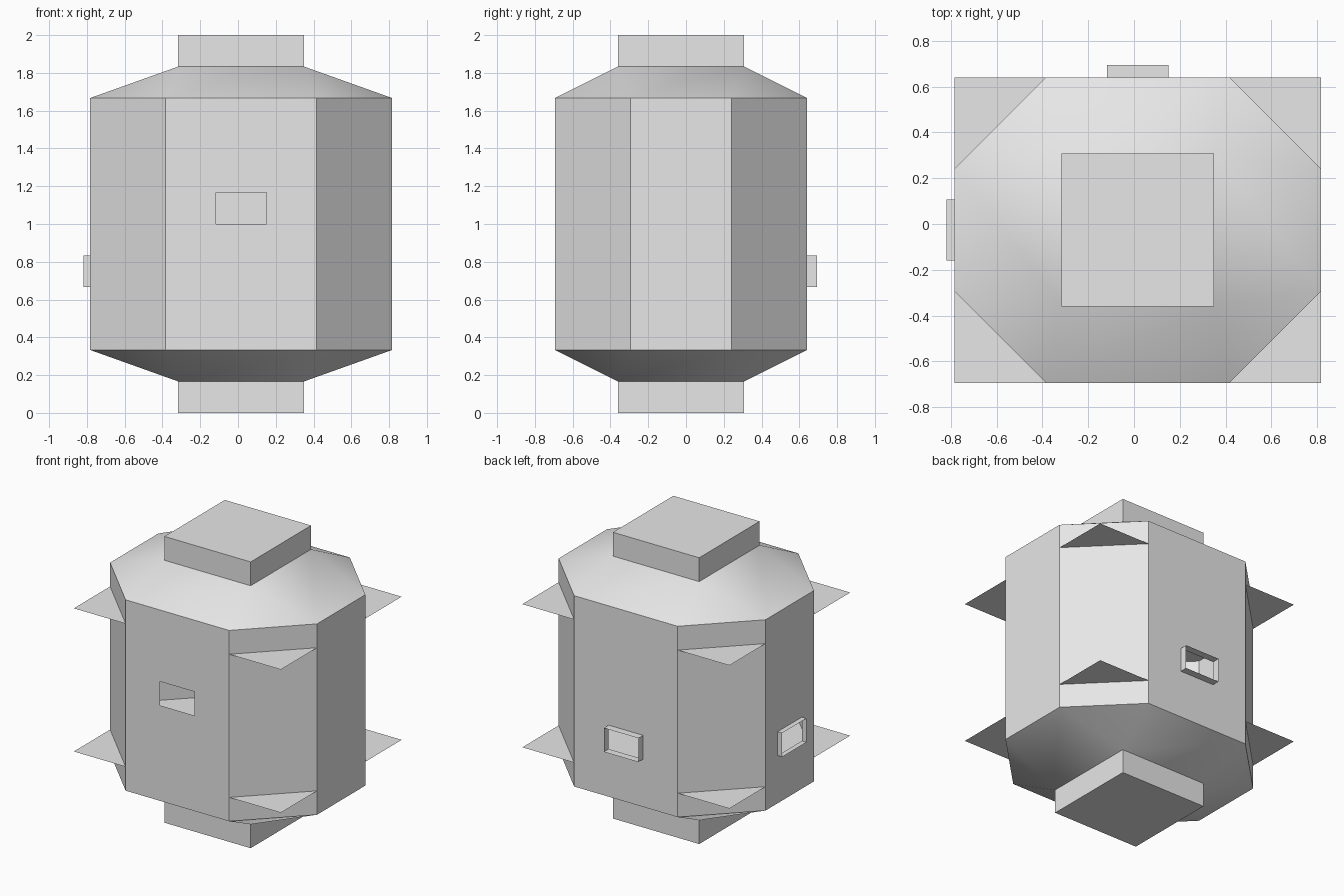
import bpy, bmesh

if "Cube" in bpy.data.objects:
    bpy.data.objects.remove(bpy.data.objects["Cube"])

grey = bpy.data.materials.new("light_grey")
grey.diffuse_color = (0.8, 0.8, 0.8, 1)
grey.use_nodes = True
grey.node_tree.nodes["Principled BSDF"].inputs["Base Color"].default_value = grey.diffuse_color

CX, CY = 0.0165, -0.0265          # body axis
HX, HY = 0.8, 0.6667              # body half sizes
FX, FY = 0.4, 0.2667              # half widths of the straight sides
CAP = 0.3333                      # half size of the end blocks
HW = 0.1333                       # half width of the openings
Z = [i / 6 for i in range(13)]    # heights in sixths


def make(name, polys, smooth=False):
    bm = bmesh.new()
    for poly in polys:
        bm.faces.new([bm.verts.new((x + CX, y + CY, z)) for x, y, z in poly])
    bmesh.ops.remove_doubles(bm, verts=bm.verts, dist=1e-4)
    for f in bm.faces:
        f.smooth = smooth
    me = bpy.data.meshes.new(name)
    bm.to_mesh(me)
    bm.free()
    me.materials.append(grey)
    ob = bpy.data.objects.new(name, me)
    bpy.context.collection.objects.link(ob)
    return ob


def rect(a, b, z0, z1):
    return [(*a, z0), (*b, z0), (*b, z1), (*a, z1)]


# Octagon, counter-clockwise from the front side
octa = [(-FX, -HY), (FX, -HY), (HX, -FY), (HX, FY),
        (FX, HY), (-FX, HY), (-HX, FY), (-HX, -FY)]
square = [(-CAP, -CAP), (CAP, -CAP), (CAP, CAP), (-CAP, CAP)]

# Hollow body walls, with openings in the front, back and left sides
holes = {0: (Z[6], Z[7]), 4: (Z[4], Z[5]), 6: (Z[4], Z[5])}
walls = []
for i in range(8):
    p, q = octa[i], octa[(i + 1) % 8]
    if i not in holes:
        walls.append(rect(p, q, Z[2], Z[10]))
        continue
    length = ((q[0] - p[0]) ** 2 + (q[1] - p[1]) ** 2) ** 0.5
    ts = [0, 0.5 - HW / length, 0.5 + HW / length, 1]
    pts = [(p[0] + (q[0] - p[0]) * t, p[1] + (q[1] - p[1]) * t) for t in ts]
    zs = [Z[2], *holes[i], Z[10]]
    walls += [rect(pts[a], pts[a + 1], zs[b], zs[b + 1])
              for a in range(3) for b in range(3) if (a, b) != (1, 1)]
make("body", walls)

# Sloped shoulders from the octagon to the square end blocks
for name, zo, zs in (("top_shoulder", Z[10], Z[11]), ("bottom_shoulder", Z[2], Z[1])):
    polys = []
    for k in range(4):
        a, b, c = octa[2 * k], octa[2 * k + 1], octa[(2 * k + 2) % 8]
        s, t = square[k], square[(k + 1) % 4]
        polys.append([(*a, zo), (*b, zo), (*t, zs), (*s, zs)])
        polys.append([(*b, zo), (*c, zo), (*t, zs)])
    if zo > zs:
        polys = [p[::-1] for p in polys]
    make(name, polys, smooth=True)

# Square end blocks
for name, z0, z1 in (("top_block", Z[11], Z[12]), ("bottom_block", Z[0], Z[1])):
    polys = [rect(square[k], square[(k + 1) % 4], z0, z1) for k in range(4)]
    polys += [[(*p, z1) for p in square], [(*p, z0) for p in square[::-1]]]
    make(name, polys)

# Thin rectangular plates whose corners stick out past the body
for name, z in (("upper_plate", Z[9]), ("lower_plate", Z[3])):
    make(name, [[(-HX, -HY, z), (HX, -HY, z), (HX, HY, z), (-HX, HY, z)]])


# Open collars around the back and left openings
def collar(name, place, depth):
    ring = [(-HW, Z[4]), (HW, Z[4]), (HW, Z[5]), (-HW, Z[5])]
    polys = []
    for k in range(4):
        (u0, z0), (u1, z1) = ring[k], ring[(k + 1) % 4]
        polys.append([place(u0, 0, z0), place(u0, depth, z0),
                      place(u1, depth, z1), place(u1, 0, z1)][::-1])
    make(name, polys)


collar("back_collar", lambda u, d, z: (-u, HY + d, z), 0.053)
collar("left_collar", lambda u, d, z: (-HX - d, -u, z), 0.035)
